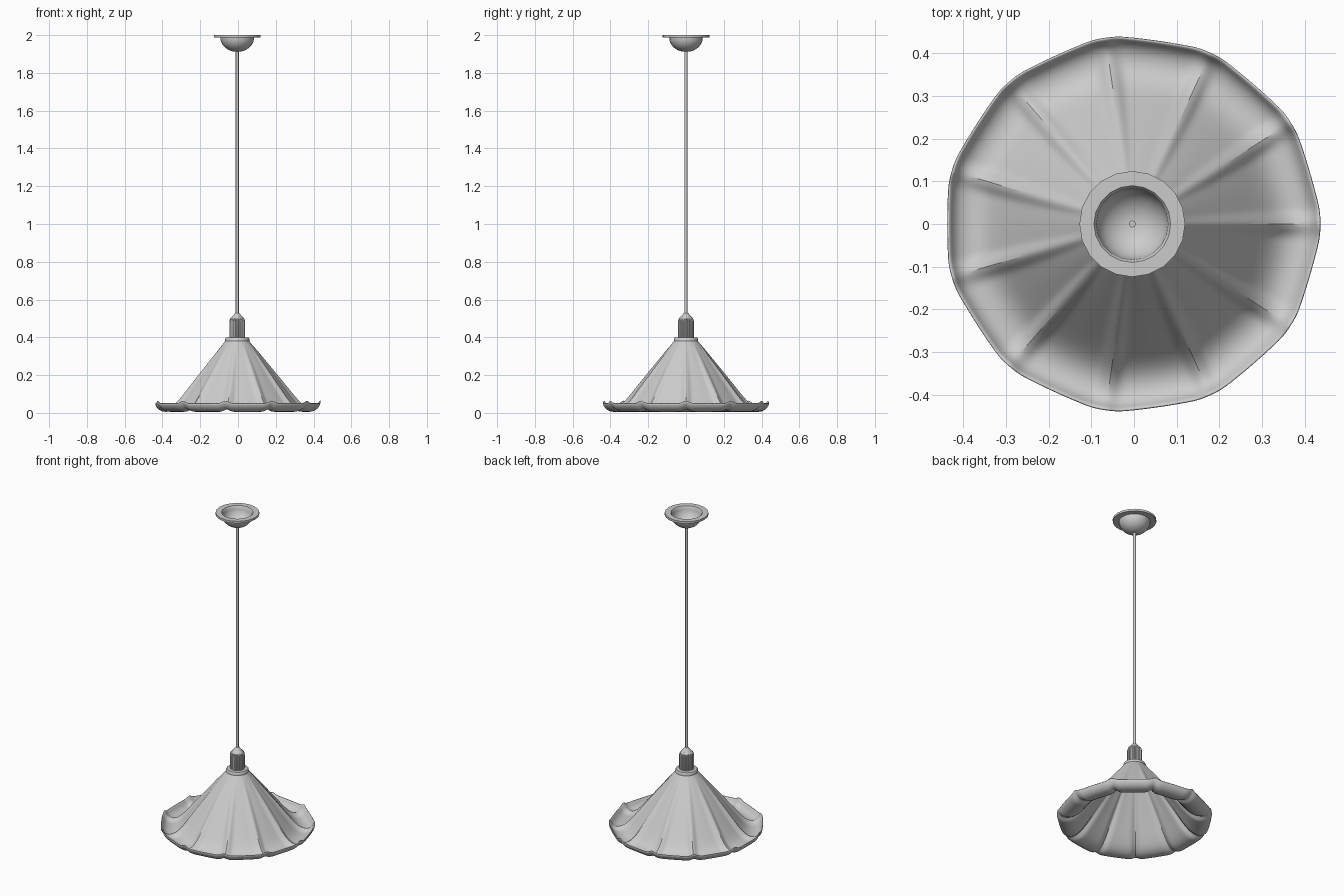
import bpy, bmesh, math

if "Cube" in bpy.data.objects:
    bpy.data.objects.remove(bpy.data.objects["Cube"])

CX = -0.004      # the lamp axis sits slightly left of the bounding box centre
LOBES = 11


def finish(name, bm, angle=35):
    bmesh.ops.recalc_face_normals(bm, faces=bm.faces)
    me = bpy.data.meshes.new(name)
    bm.to_mesh(me)
    bm.free()
    ob = bpy.data.objects.new(name, me)
    bpy.context.collection.objects.link(ob)
    ob.location.x = CX
    bpy.ops.object.select_all(action='DESELECT')
    ob.select_set(True)
    bpy.context.view_layer.objects.active = ob
    bpy.ops.object.shade_smooth_by_angle(angle=math.radians(angle))
    return ob


def rings(name, profile, n, shape=None, cap=True, angle=35):
    """Sweep (radius, z) points round the axis; shape may vary each ring."""
    bm = bmesh.new()
    rows = []
    for i, (r, z) in enumerate(profile):
        row = []
        for k in range(n):
            a = 2 * math.pi * k / n
            rr, zz = shape(i, k, a, r, z) if shape else (r, z)
            row.append(bm.verts.new((rr * math.cos(a), rr * math.sin(a), zz)))
        rows.append(row)
    for lo, hi in zip(rows, rows[1:]):
        for k in range(n):
            j = (k + 1) % n
            bm.faces.new((lo[k], lo[j], hi[j], hi[k]))
    if cap:
        bm.faces.new(rows[0])
        bm.faces.new(rows[-1])
    return finish(name, bm, angle)


# Petal shade: a cone with an upturned rim, lobes sagging between sharp ridges
shade_profile = [(0.056, 0.385), (0.068, 0.366), (0.088, 0.343), (0.14, 0.275),
                 (0.20, 0.196), (0.255, 0.122), (0.295, 0.068), (0.325, 0.033),
                 (0.355, 0.013), (0.385, 0.008), (0.412, 0.015),
                 (0.429, 0.032), (0.437, 0.052)]


def petal(i, k, a, r, z):
    step = 2 * math.pi / LOBES
    phi = (a + step / 2) % step - step / 2        # angle from nearest ridge
    d = abs(phi) / (step / 2)                     # 0 on ridge, 1 mid lobe
    t = min(1, max(0, (r - 0.07) / 0.27))         # folds fade towards the top
    flat = math.cos(step / 2) / math.cos(step / 2 - abs(phi))
    rr = r * (1 + t * 0.75 * (flat - 1) + 0.02 * t)
    width = 0.34 - 0.2 * t
    w = math.exp(-(d / width) ** 2)
    rim = min(1, max(0, (r - 0.38) / 0.05))
    zz = z + 0.017 * t * w
    rr += 0.010 * t * w * (1 - rim) - 0.006 * rim * w
    return rr, zz


shade = rings("petal_shade", shade_profile, LOBES * 14, petal, cap=False, angle=60)
solid = shade.modifiers.new("thickness", 'SOLIDIFY')
solid.thickness = 0.009
solid.offset = 0
sub = shade.modifiers.new("smooth", 'SUBSURF')
sub.levels = sub.render_levels = 1

# Collar that grips the shade
rings("collar", [(0.056, 0.362), (0.062, 0.367), (0.064, 0.372), (0.064, 0.392),
                 (0.060, 0.398), (0.042, 0.399)], 40)


# Fluted lamp holder with a tapered cap
def flute(i, k, a, r, z):
    return (r * (0.90 if k % 4 in (2, 3) and i < 3 else 1), z)


rings("lamp_holder", [(0.042, 0.392), (0.042, 0.485), (0.038, 0.499),
                      (0.027, 0.510), (0.018, 0.520), (0.014, 0.527),
                      (0.008, 0.530)], 64, flute, angle=25)

# Hanging rod
rings("hanging_rod", [(0.008, 0.52), (0.008, 1.925)], 16)

# Ceiling canopy: an open hemispherical bowl with a flat flange
arc = [math.radians(10 * s) for s in range(1, 10)]
outer = [(0.089 * math.sin(b), 1.987 - 0.076 * math.cos(b)) for b in arc]
inner = [(0.084 * math.sin(b), 1.992 - 0.076 * math.cos(b)) for b in reversed(arc)]
flange = [(0.124, 1.987), (0.124, 2.0), (0.090, 2.0)]
rings("ceiling_canopy", outer + flange + inner, 20)
